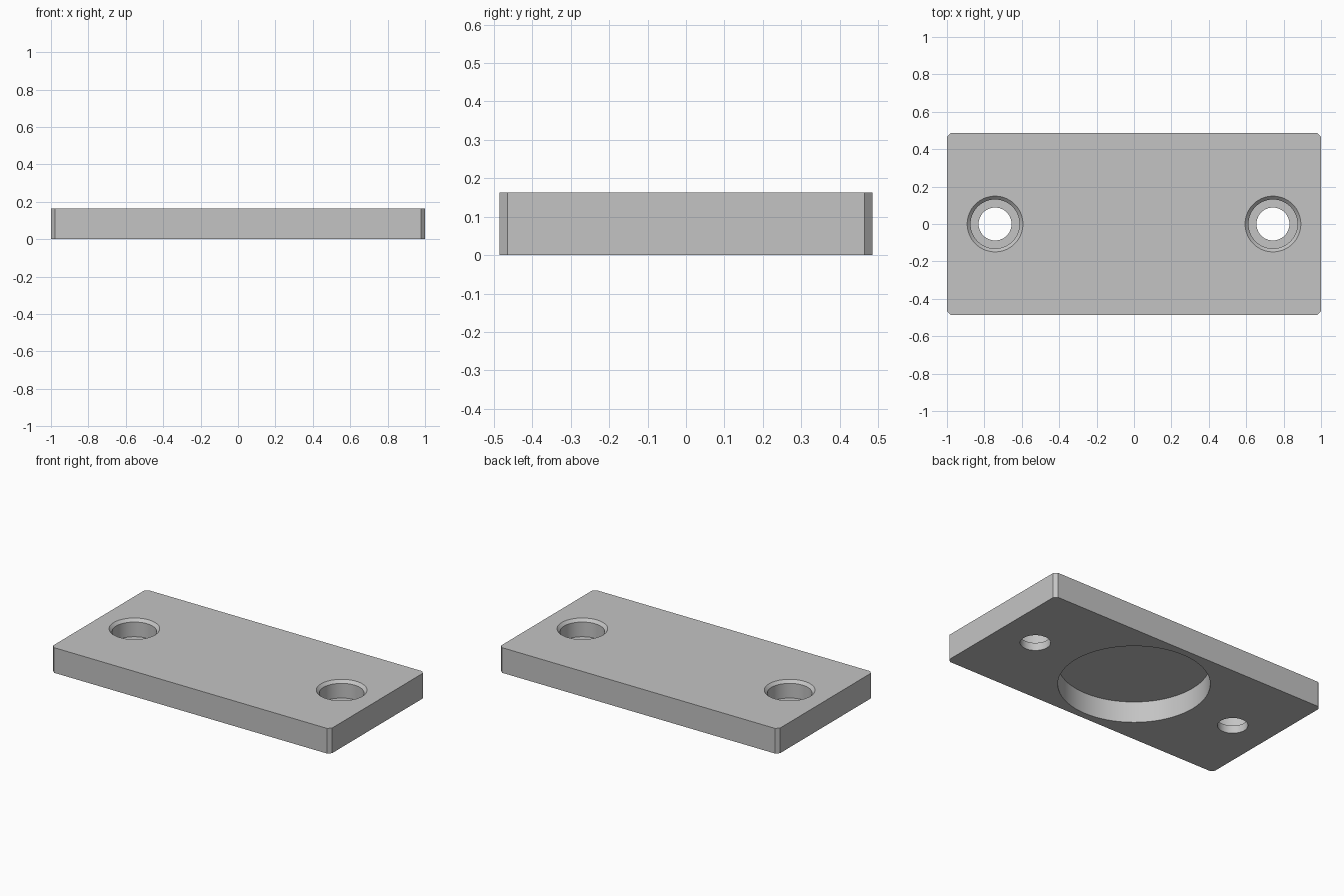
import bpy, bmesh, math

if "Cube" in bpy.data.objects:
    bpy.data.objects.remove(bpy.data.objects["Cube"], do_unlink=True)

LENGTH, WIDTH, HEIGHT = 2.0, 0.972, 0.163
CORNER = 0.021
HOLE_X = 0.743
SEGMENTS = 72

# One plain grey metal
metal = bpy.data.materials.new("grey_metal")
metal.use_nodes = True
grey = (0.55, 0.55, 0.55, 1)
metal.diffuse_color = grey
metal.node_tree.nodes["Principled BSDF"].inputs["Base Color"].default_value = grey


def make_object(name, bm):
    bmesh.ops.recalc_face_normals(bm, faces=bm.faces)
    mesh = bpy.data.meshes.new(name)
    bm.to_mesh(mesh)
    bm.free()
    mesh.materials.append(metal)
    obj = bpy.data.objects.new(name, mesh)
    bpy.context.collection.objects.link(obj)
    return obj


def turned_cutter(name, profile, x):
    """Solid of revolution from (radius, z) points, listed bottom to top."""
    bm = bmesh.new()
    rings = []
    for radius, z in profile:
        rings.append([bm.verts.new((x + radius * math.cos(a), radius * math.sin(a), z))
                      for a in (math.tau * i / SEGMENTS for i in range(SEGMENTS))])
    for low, high in zip(rings, rings[1:]):
        for i in range(SEGMENTS):
            j = (i + 1) % SEGMENTS
            bm.faces.new((low[i], low[j], high[j], high[i]))
    bm.faces.new(rings[0][::-1])
    bm.faces.new(rings[-1])
    cutter = make_object(name, bm)
    cutter.hide_render = True
    return cutter


# Plate with chamfered upright corners
bm = bmesh.new()
bmesh.ops.create_cube(bm, size=1)
for v in bm.verts:
    v.co = (v.co.x * LENGTH, v.co.y * WIDTH, (v.co.z + 0.5) * HEIGHT)
upright = [e for e in bm.edges if abs(e.verts[0].co.z - e.verts[1].co.z) > HEIGHT / 2]
bmesh.ops.bevel(bm, geom=upright, offset=CORNER, segments=1, affect='EDGES')
plate = make_object("mounting_plate", bm)

# Stepped screw holes with a chamfered rim, and the round pocket underneath
over = 0.02
bore, seat, rim = 0.088, 0.131, 0.149
floor = HEIGHT - 0.113
screw_hole = [(bore, -over), (bore, floor), (seat, floor), (seat, HEIGHT - 0.018),
              (rim, HEIGHT), (rim, HEIGHT + over)]
cutters = [turned_cutter("screw_hole_left_cutter", screw_hole, HOLE_X),
           turned_cutter("screw_hole_right_cutter", screw_hole, -HOLE_X),
           turned_cutter("pocket_cutter", [(0.44, -over), (0.44, 0.135)], 0)]

for cutter in cutters:
    cut = plate.modifiers.new(cutter.name, 'BOOLEAN')
    cut.operation = 'DIFFERENCE'
    cut.solver = 'EXACT'
    cut.object = cutter

# Apply the cuts and drop the cutters
bpy.context.view_layer.update()
depsgraph = bpy.context.evaluated_depsgraph_get()
result = bpy.data.meshes.new_from_object(plate.evaluated_get(depsgraph))
plate.modifiers.clear()
plate.data = result
result.materials.clear()
result.materials.append(metal)
for polygon in result.polygons:
    polygon.material_index = 0
for cutter in cutters:
    bpy.data.objects.remove(cutter, do_unlink=True)

# Smooth round walls, crisp edges
bpy.ops.object.select_all(action='DESELECT')
plate.select_set(True)
bpy.context.view_layer.objects.active = plate
bpy.ops.object.shade_smooth_by_angle(angle=math.radians(30))
